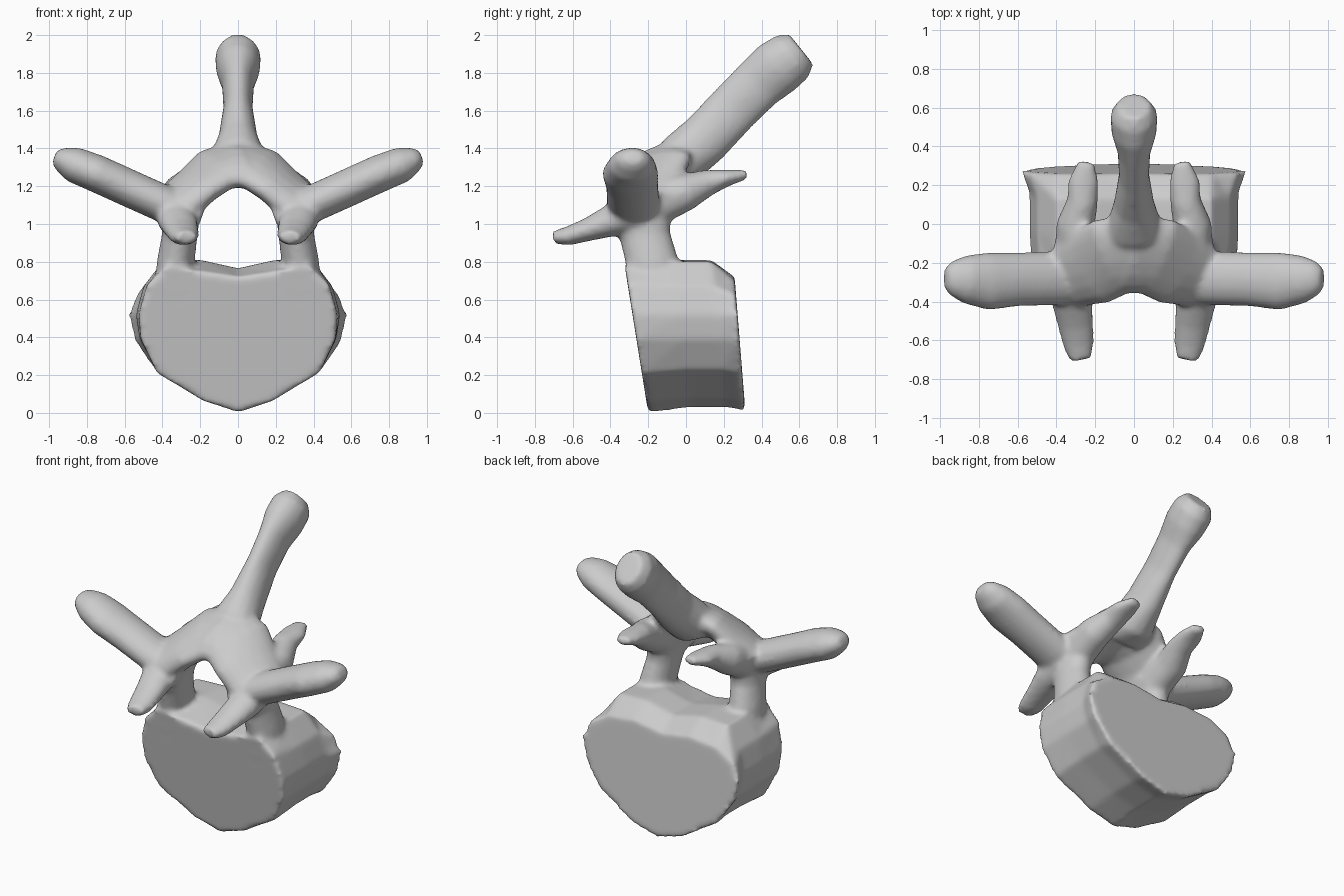
import bpy, bmesh, math
from mathutils import Vector

cube = bpy.data.objects.get("Cube")
if cube:
    bpy.data.objects.remove(cube, do_unlink=True)

bone = bpy.data.materials.new("bone grey")
bone.use_nodes = True
colour = (0.6, 0.6, 0.6, 1)
bone.diffuse_color = colour
bone.node_tree.nodes["Principled BSDF"].inputs["Base Color"].default_value = colour

bm = bmesh.new()
SIDES = 16


def loft(rings):
    """Skin a list of equal point loops and cap both ends."""
    loops = [[bm.verts.new(p) for p in ring] for ring in rings]
    n = len(loops[0])
    faces = [bm.faces.new(loops[0][::-1]), bm.faces.new(loops[-1])]
    for a, b in zip(loops, loops[1:]):
        for i in range(n):
            j = (i + 1) % n
            faces.append(bm.faces.new((a[i], a[j], b[j], b[i])))
    bmesh.ops.recalc_face_normals(bm, faces=faces)


def limb(sections, hint, mirror=True):
    """Elliptical limb through (x, y, z, radius along hint, other radius)."""
    centres = [Vector(s[:3]) for s in sections]
    rings = []
    for i, s in enumerate(sections):
        t = (centres[min(i + 1, len(centres) - 1)] - centres[max(i - 1, 0)]).normalized()
        u = Vector(hint)
        u = (u - t * u.dot(t)).normalized()
        v = t.cross(u)
        rings.append([centres[i]
                      + u * s[3] * math.cos(k * math.tau / SIDES)
                      + v * s[4] * math.sin(k * math.tau / SIDES)
                      for k in range(SIDES)])
    loft(rings)
    if mirror:
        loft([[Vector((-p.x, p.y, p.z)) for p in ring] for ring in rings])


# Vertebral body: half outlines (x, z) from bottom to top
front = [(0, 0), (.18, .06), (.43, .21), (.515, .39), (.525, .52),
         (.48, .68), (.38, .78), (.2, .75), (0, .72)]
middle = [(0, .03), (.18, .08), (.43, .23), (.52, .39), (.54, .52),
          (.5, .67), (.4, .8), (.2, .81), (0, .765)]
back = [(0, .01), (.18, .06), (.43, .21), (.55, .38), (.58, .52),
        (.54, .62), (.4, .7), (.2, .72), (0, .69)]


def body_ring(half, depth):
    full = half + [(-x, z) for x, z in half[-2:0:-1]]
    return [Vector((x, (1 - depth) * (-.2 - .16 * z) + depth * (.315 - .08 * z), z))
            for x, z in full]


loft([body_ring(front, 0), body_ring(middle, .45),
      body_ring(middle, .8), body_ring(back, 1)])

# Pedicles joining the body to the arch
limb([(.33, -.16, .58, .12, .13), (.33, -.18, .8, .1, .14),
      (.31, -.215, .93, .095, .135), (.3, -.24, 1.06, .1, .17),
      (.28, -.25, 1.15, .08, .16)], (1, 0, 0))

# Laminae closing the arch over the canal
limb([(.33, -.25, 1.1, .19, .1), (.22, -.22, 1.2, .21, .09),
      (.12, -.17, 1.285, .22, .088), (-.03, -.15, 1.325, .22, .09)], (0, .87, .45))

# Transverse processes
limb([(.2, -.26, 1.04, .14, .09), (.4, -.28, 1.11, .14, .1),
      (.6, -.285, 1.2, .14, .1), (.75, -.295, 1.268, .15, .1),
      (.87, -.285, 1.315, .125, .095), (.94, -.28, 1.345, .09, .065),
      (.972, -.28, 1.357, .055, .035)], (0, 1, 0))

# Front articular prongs
limb([(.33, -.27, 1.08, .11, .12), (.32, -.4, 1.015, .105, .085),
      (.3, -.52, .97, .093, .062), (.285, -.63, .935, .08, .05),
      (.275, -.7, .93, .055, .035)], (1, 0, 0))

# Rear articular prongs
limb([(.3, -.2, 1.1, .11, .13), (.3, 0, 1.17, .1, .1),
      (.265, .12, 1.22, .08, .07), (.26, .22, 1.245, .08, .045),
      (.245, .32, 1.262, .045, .026)], (1, 0, 0))

# Spinous process with a knobbed tip
limb([(0, -.12, 1.28, .17, .08), (0, -.03, 1.34, .15, .14),
      (0, .1, 1.45, .105, .14), (0, .25, 1.61, .078, .138),
      (0, .38, 1.74, .085, .142), (0, .48, 1.825, .118, .152),
      (0, .56, 1.885, .122, .142), (0, .61, 1.925, .085, .105)], (1, 0, 0), mirror=False)

# Fuse every part into one continuous bone surface
mesh = bpy.data.meshes.new("vertebra")
bm.to_mesh(mesh)
bm.free()
mesh.materials.append(bone)
vertebra = bpy.data.objects.new("vertebra", mesh)
bpy.context.collection.objects.link(vertebra)
fuse = vertebra.modifiers.new("fuse", "REMESH")
fuse.mode = "VOXEL"
fuse.voxel_size = .016
fuse.use_smooth_shade = True
soften = vertebra.modifiers.new("soften", "SMOOTH")
soften.factor = .5
soften.iterations = 8
